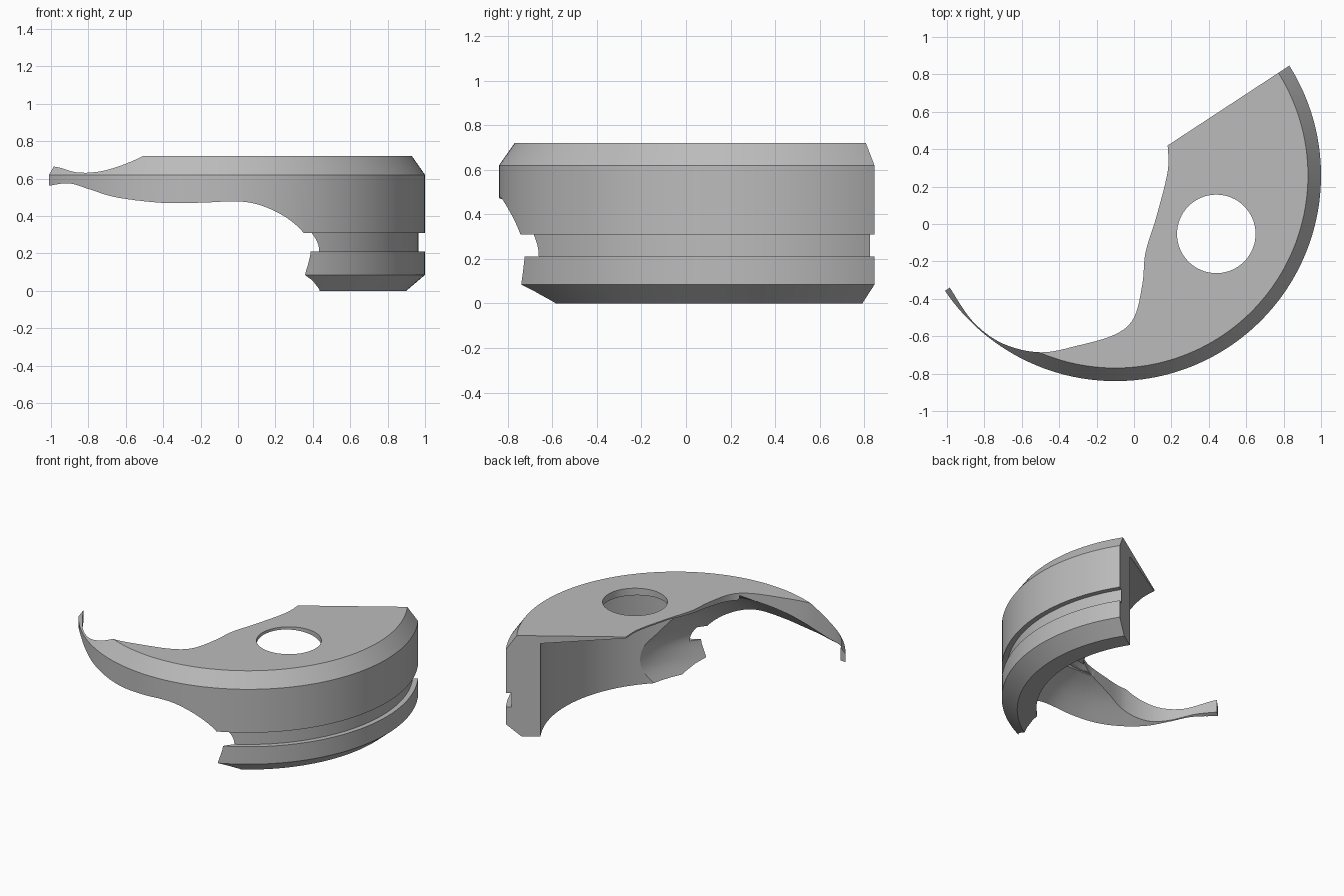
import bpy, bmesh
from math import radians, cos, sin, pi

if "Cube" in bpy.data.objects:
    bpy.data.objects.remove(bpy.data.objects["Cube"])

CX, CY = -0.1, 0.26      # axis of the turned ring

grey = bpy.data.materials.new("plain grey")
grey.use_nodes = True
grey.diffuse_color = (0.5, 0.5, 0.5, 1)
grey.node_tree.nodes["Principled BSDF"].inputs["Base Color"].default_value = (0.5, 0.5, 0.5, 1)


def make(name, verts, faces):
    bm = bmesh.new()
    vs = [bm.verts.new(v) for v in verts]
    for f in faces:
        bm.faces.new([vs[i] for i in f])
    bmesh.ops.recalc_face_normals(bm, faces=bm.faces)
    mesh = bpy.data.meshes.new(name)
    bm.to_mesh(mesh)
    bm.free()
    mesh.materials.append(grey)
    ob = bpy.data.objects.new(name, mesh)
    bpy.context.collection.objects.link(ob)
    return ob


def smooth(pts, n=6):
    """Catmull-Rom curve through points of any dimension."""
    p = [pts[0]] + list(pts) + [pts[-1]]
    out = []
    for a, b, c, d in zip(p, p[1:], p[2:], p[3:]):
        for k in range(n):
            t = k / n
            out.append(tuple(0.5 * (2 * j + (l - i) * t + (2 * i - 5 * j + 4 * l - m) * t * t
                                    + (3 * j - i - 3 * l + m) * t ** 3)
                             for i, j, l, m in zip(a, b, c, d)))
    return out + [tuple(pts[-1])]


def polar(r, deg, z):
    return (CX + r * cos(radians(deg)), CY + r * sin(radians(deg)), z)


def tube(name, sections, wrap):
    """Skin closed sections; wrap joins the last to the first, else cap the ends."""
    n, m = len(sections), len(sections[0])
    faces = []
    for i in range(n if wrap else n - 1):
        j = (i + 1) % n
        faces += [(i * m + k, i * m + (k + 1) % m, j * m + (k + 1) % m, j * m + k)
                  for k in range(m)]
    if not wrap:
        faces += [tuple(range(m)), tuple(range((n - 1) * m, n * m))]
    return make(name, [v for s in sections for v in s], faces)


def prism(name, outline, z0, z1):
    return tube(name, [[(x, y, z) for x, y in outline] for z in (z0, z1)], False)


def cut(body, cutter):
    mod = body.modifiers.new("cut", 'BOOLEAN')
    mod.operation, mod.solver, mod.object = 'DIFFERENCE', 'EXACT', cutter
    bpy.context.view_layer.objects.active = body
    bpy.ops.object.modifier_apply(modifier=mod.name)
    bpy.data.objects.remove(cutter)


# Turned cap: chamfered rim, groove, hollow underside with a slightly coned ceiling
profile = [(0.876, 0), (1.0, 0), (1.1, 0.085), (1.1, 0.21), (1.065, 0.21), (1.065, 0.31),
           (1.1, 0.31), (1.1, 0.62), (1.03, 0.72), (0.2, 0.72), (0.2, 0.71), (0.32, 0.71),
           (0.876, 0.665)]
SEG = 180
body = tube("curved_cap", [[polar(r, 360 * i / SEG, z) for r, z in profile]
                           for i in range(SEG)], True)

# Plan cut: wavy inner edge running out to the thin arm, and the straight back face
edge = smooth([(0.18, 0.42), (0.18, 0.28), (0.12, 0.04), (0.062, -0.15), (0.045, -0.32),
               (0.0, -0.5), (-0.1, -0.59), (-0.3, -0.65), (-0.5, -0.686), (-0.7, -0.64),
               (-0.86, -0.523), (-0.985, -0.34)])
cut(body, prism("plan_cutter", edge + [(-1.25, -0.52), (-1.3, 1.5), (1.4, 1.5), (1.4, 1.22)],
                -0.3, 1.0))

# Scoop under the arm: outer angle, outer height, inner angle, inner height
rim = smooth([(-155, 0.545, -155, 0.6), (-146, 0.56, -146, 0.63), (-137, 0.573, -137, 0.66),
              (-129, 0.54, -129, 0.66), (-120, 0.497, -120, 0.66), (-106, 0.467, -106, 0.66),
              (-95, 0.468, -93, 0.66), (-85, 0.475, -81, 0.65), (-78.5, 0.455, -69, 0.6),
              (-71.4, 0.395, -57, 0.5), (-65.8, 0.31, -47, 0.36), (-63.5, 0.22, -40, 0.25),
              (-65, 0.1, -39.5, 0.12), (-67, 0, -45, 0), (-69, -0.06, -49, -0.06)])
sections = []
for i, (ao, zo, ai, zi) in enumerate(rim):
    f = i / (len(rim) - 1)
    upper, lower = [], []
    for k in range(9):
        t = -0.25 + 1.75 * k / 8               # 0 at the inner wall, 1 at the outer wall
        bulge = 0.12 * sin(pi * min(max(t, 0), 1)) * (zi - zo)
        upper.append(polar(0.87 + 0.23 * t, ai + (ao - ai) * t, zi + (zo - zi) * t + bulge))
        low = -156 + f * (106 - 21 * t)
        lower.append(polar(0.87 + 0.23 * t, low, -0.2))
    sections.append(upper + lower[::-1])
cut(body, tube("scoop_cutter", sections, False))

# Round hole through the plate
hole = [(0.44 + 0.21 * cos(2 * pi * i / 64), -0.053 + 0.21 * sin(2 * pi * i / 64))
        for i in range(64)]
cut(body, prism("hole_cutter", hole, 0.4, 1.0))

# Smooth curved walls, crisp machined edges
bpy.ops.object.select_all(action='DESELECT')
body.select_set(True)
bpy.context.view_layer.objects.active = body
bpy.ops.object.shade_smooth_by_angle(angle=radians(25))
